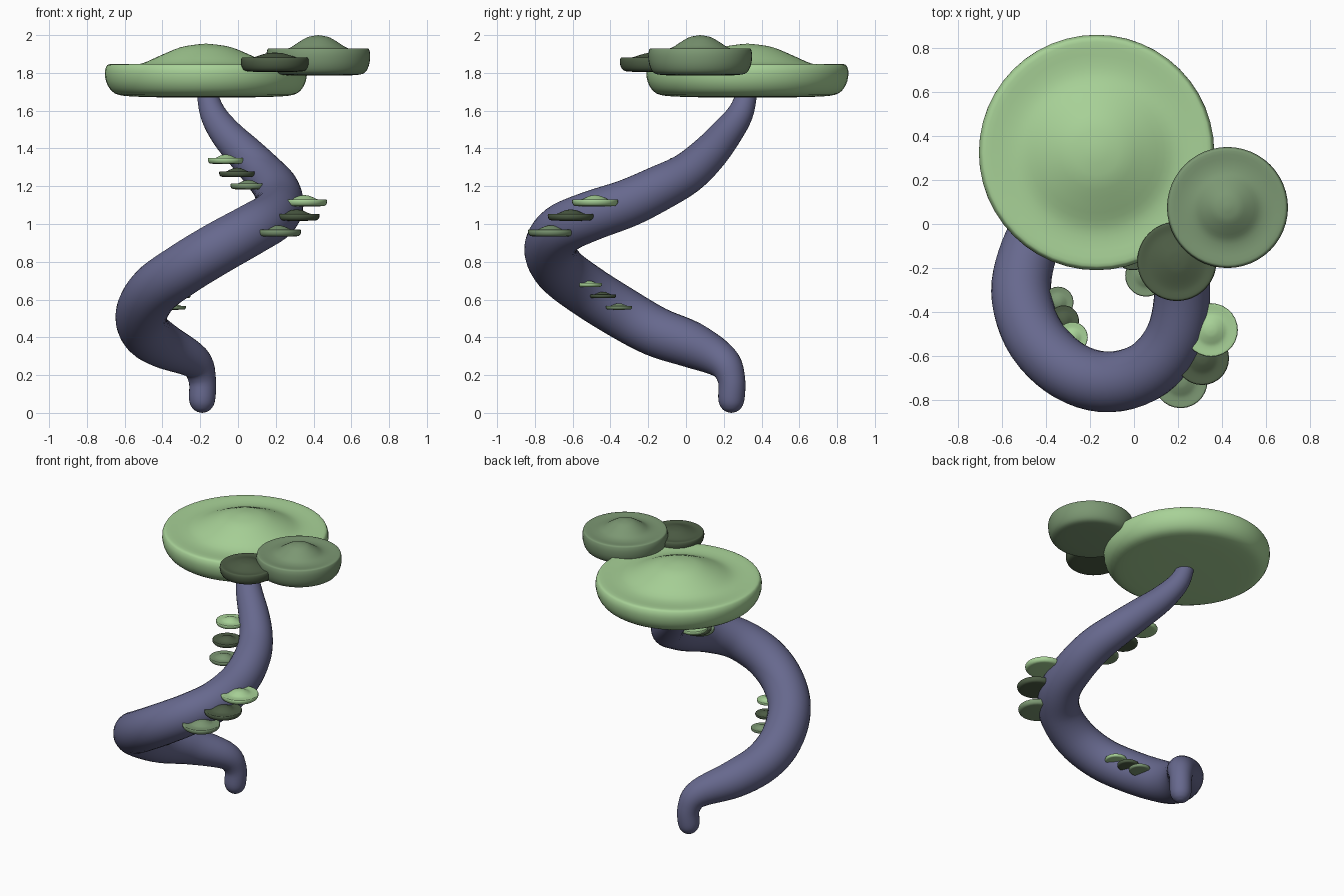
import bpy, bmesh, math
from mathutils import Vector

if "Cube" in bpy.data.objects:
    bpy.data.objects.remove(bpy.data.objects["Cube"])


def material(name, rgb):
    m = bpy.data.materials.new(name)
    m.diffuse_color = (*rgb, 1)
    m.use_nodes = True
    m.node_tree.nodes["Principled BSDF"].inputs["Base Color"].default_value = m.diffuse_color
    return m


STEM = material("stem_violet", (0.135, 0.14, 0.27))
LIGHT = material("cap_light", (0.39, 0.64, 0.31))
MID = material("cap_mid", (0.20, 0.31, 0.17))
DARK = material("cap_dark", (0.075, 0.11, 0.06))


def catmull(pts, steps):
    """Smooth curve through points of any dimension."""
    pts = [Vector(p) for p in pts]
    out = []
    for i in range(len(pts) - 1):
        a, b, c = pts[max(i - 1, 0)], pts[i], pts[i + 1]
        d = pts[min(i + 2, len(pts) - 1)]
        for k in range(steps):
            t = k / steps
            out.append(0.5 * (2 * b + (c - a) * t + (2 * a - 5 * b + 4 * c - d) * t * t
                              + (3 * b - a - 3 * c + d) * t ** 3))
    return out + [pts[-1]]


def skin(name, rings, bottom, top, mat):
    """Join rings of points, closing each end at a pole."""
    bm = bmesh.new()
    vs = [[bm.verts.new(p) for p in r] for r in rings]
    n = len(vs[0])
    for r, s in zip(vs, vs[1:]):
        for j in range(n):
            bm.faces.new((r[j], r[(j + 1) % n], s[(j + 1) % n], s[j]))
    for ring, pole in ((vs[0], bottom), (vs[-1], top)):
        p = bm.verts.new(pole)
        for j in range(n):
            bm.faces.new((ring[j], ring[(j + 1) % n], p))
    bmesh.ops.recalc_face_normals(bm, faces=bm.faces)
    for f in bm.faces:
        f.smooth = True
    me = bpy.data.meshes.new(name)
    bm.to_mesh(me)
    bm.free()
    me.materials.append(mat)
    ob = bpy.data.objects.new(name, me)
    bpy.context.collection.objects.link(ob)
    return ob


def cap(name, x, y, z0, z1, r, mat, rim=0.62, dome=0.6):
    """Lathed mushroom cap: flat underside, rounded rim, groove, central dome."""
    h = z1 - z0
    prof = [(0.4, 0), (0.75, 0.02), (0.9, rim * 0.12), (0.975, rim * 0.38), (1, rim * 0.7),
            (0.985, rim * 0.93), (0.94, rim), ((0.94 + dome) / 2, rim * 0.97),
            (dome * 1.05, rim * 1.02), (dome * 0.75, rim + (1 - rim) * 0.42),
            (dome * 0.42, rim + (1 - rim) * 0.82), (dome * 0.15, 0.985)]
    n = 48 if r > 0.15 else 28
    rings = [[(x + r * q[0] * math.cos(math.tau * j / n),
               y + r * q[0] * math.sin(math.tau * j / n), z0 + h * q[1]) for j in range(n)]
             for q in catmull(prof, 3)]
    return skin(name, rings, (x, y, z0), (x, y, z1), mat)


# Spiral stem: x, y, z, radius
path = [(-0.19, 0.24, 0.005, 0.025), (-0.19, 0.24, 0.025, 0.051), (-0.19, 0.24, 0.07, 0.069),
        (-0.19, 0.24, 0.18, 0.073), (-0.235, 0.19, 0.275, 0.092), (-0.40, 0.03, 0.36, 0.122),
        (-0.49, -0.16, 0.43, 0.132), (-0.51, -0.34, 0.53, 0.137), (-0.44, -0.53, 0.65, 0.138),
        (-0.29, -0.67, 0.76, 0.138), (-0.11, -0.718, 0.87, 0.138), (0.07, -0.66, 0.97, 0.135),
        (0.185, -0.51, 1.04, 0.132), (0.22, -0.31, 1.11, 0.127), (0.20, -0.14, 1.19, 0.12),
        (0.14, 0.0, 1.265, 0.11), (0.05, 0.11, 1.36, 0.1), (-0.06, 0.21, 1.475, 0.085),
        (-0.135, 0.29, 1.59, 0.068), (-0.17, 0.33, 1.72, 0.05)]
pts = catmull(path, 5)
cen = [p.to_3d() for p in pts]
side = Vector((1, 0, 0))
rings = []
for i, c in enumerate(cen):
    t = (cen[min(i + 1, len(cen) - 1)] - cen[max(i - 1, 0)]).normalized()
    side = (side - t * side.dot(t)).normalized()
    up = t.cross(side)
    rings.append([c + pts[i][3] * (side * math.cos(math.tau * j / 28) + up * math.sin(math.tau * j / 28))
                  for j in range(28)])
skin("spiral_stem", rings, (-0.19, 0.24, 0), (-0.17, 0.33, 1.725), STEM)

# Three large caps at the top
cap("main_cap", -0.17, 0.325, 1.67, 1.955, 0.535, LIGHT)
cap("upper_cap", 0.425, 0.075, 1.785, 2.0, 0.275, MID, 0.67, 0.53)
cap("dark_cap", 0.195, -0.17, 1.805, 1.908, 0.18, DARK, 0.74, 0.6)

# Shelf growths in groups of three: x, y, middle z; radius and height per group
groups = {
    "lower_shelf": (0.07, 0.034, [(-0.345, -0.355, 0.563), (-0.32, -0.44, 0.624), (-0.28, -0.515, 0.683)]),
    "middle_shelf": (0.122, 0.06, [(0.212, -0.715, 0.963), (0.31, -0.61, 1.047), (0.35, -0.482, 1.123)]),
    "upper_shelf": (0.095, 0.05, [(0.055, -0.235, 1.208), (-0.005, -0.115, 1.273), (-0.065, 0.01, 1.343)]),
}
for name, (r, h, spots) in groups.items():
    for i, ((x, y, z), mat) in enumerate(zip(spots, (MID, DARK, LIGHT))):
        cap(f"{name}_{i + 1}", x, y, z - h / 2, z + h / 2, r, mat, 0.62, 0.55)
